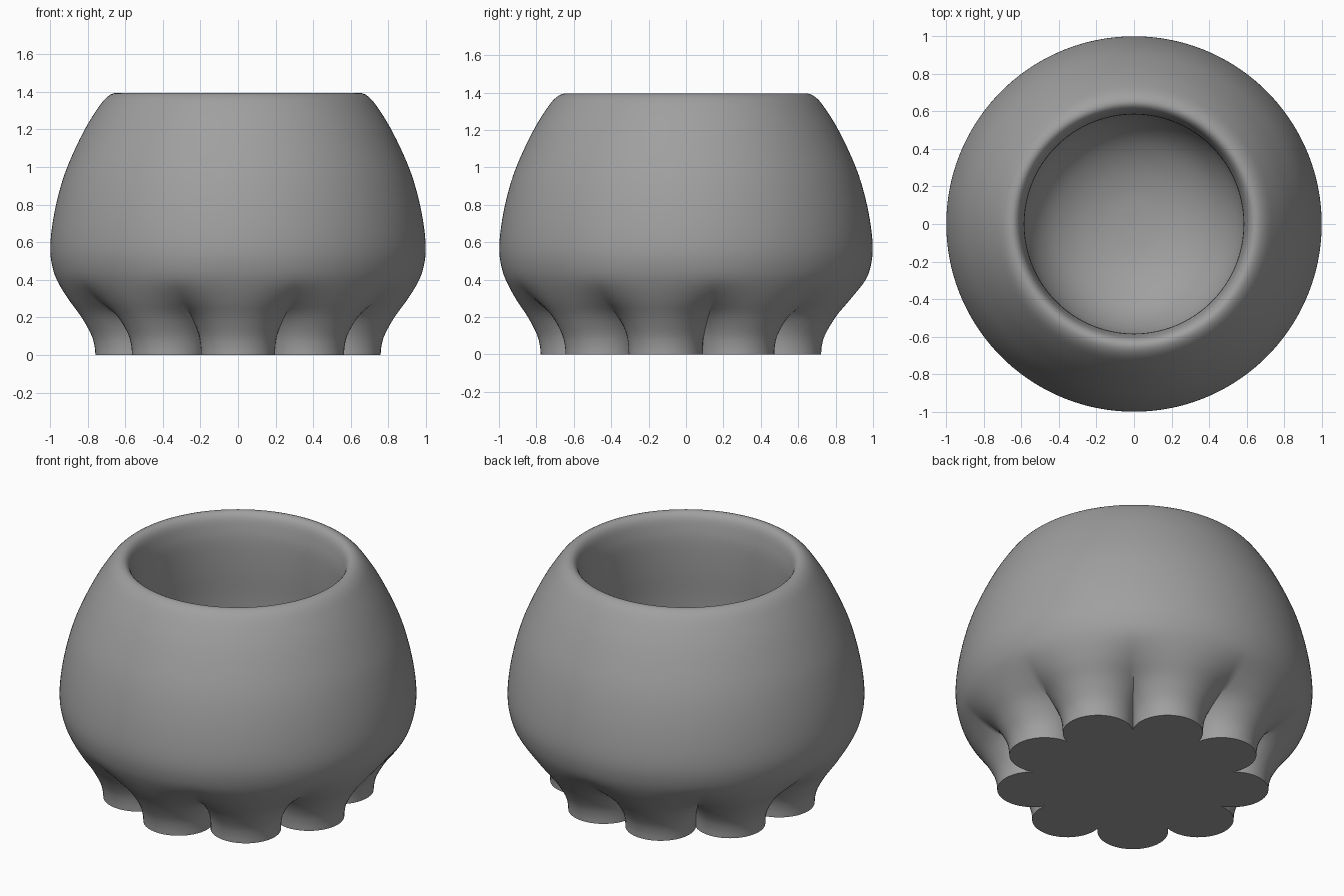
import bpy, bmesh, math

if "Cube" in bpy.data.objects:
    bpy.data.objects.remove(bpy.data.objects["Cube"])

LOBES, HALF = 9, math.radians(20)
C, A = 0.571, 0.198        # lobe centre distance and lobe radius
SEG = 24                   # steps across one lobe
SHIFT = -0.01              # foot sits slightly toward the front


def spline(pts, n):
    """Catmull-Rom through points."""
    out = []
    for i in range(len(pts) - 1):
        p = [pts[max(0, min(len(pts) - 1, i + k))] for k in (-1, 0, 1, 2)]
        for j in range(n):
            t = j / n
            out.append(tuple(0.5 * (2 * b + (c - a) * t + (2 * a - 5 * b + 4 * c - d) * t * t
                                    + (3 * b - a - 3 * c + d) * t ** 3)
                             for a, b, c, d in zip(*p)))
    return out + [pts[-1]]


# angle on the lobe circle where neighbouring lobes meet
valley_r = C * math.cos(HALF) + math.sqrt(A * A - (C * math.sin(HALF)) ** 2)
t_max = math.atan2(valley_r * math.sin(HALF), valley_r * math.cos(HALF) - C)

# matching points on the lobed outline (tip radius 1) and the unit circle
lobe_pts, round_pts = [], []
for k in range(LOBES):
    base = -math.pi / 2 + k * 2 * HALF
    for j in range(SEG):
        s = -1 + 2 * j / SEG
        x, y = (C + A * math.cos(s * t_max)) / (C + A), A * math.sin(s * t_max) / (C + A)
        lobe_pts.append((x * math.cos(base) - y * math.sin(base),
                         x * math.sin(base) + y * math.cos(base)))
        round_pts.append((math.cos(base + s * HALF), math.sin(base + s * HALF)))

# outside from foot to lip, then the hollow: (radius, z, roundness)
profile = spline([(0.767, 0, 0), (0.772, 0.05, 0.01), (0.79, 0.11, 0.12), (0.84, 0.2, 0.43),
                  (0.90, 0.285, 0.77), (0.95, 0.37, 0.96), (0.982, 0.45, 1),
                  (0.998, 0.55, 1), (0.989, 0.68, 1), (0.958, 0.84, 1), (0.908, 1.0, 1),
                  (0.82, 1.19, 1), (0.74, 1.32, 1), (0.69, 1.377, 1), (0.645, 1.394, 1),
                  (0.612, 1.37, 1), (0.594, 1.31, 1), (0.583, 1.22, 1), (0.586, 1.05, 1),
                  (0.60, 0.85, 1), (0.60, 0.66, 1), (0.565, 0.48, 1), (0.475, 0.33, 1),
                  (0.34, 0.23, 1), (0.18, 0.175, 1), (0.03, 0.16, 1)], 4)

bm = bmesh.new()
rings = []
for rad, z, w in profile:
    w = max(0, min(1, w))
    rings.append([bm.verts.new((rad * (l[0] * (1 - w) + r[0] * w),
                                rad * (l[1] * (1 - w) + r[1] * w) + SHIFT * (1 - w), z))
                  for l, r in zip(lobe_pts, round_pts)])
n = len(round_pts)
for a, b in zip(rings, rings[1:]):
    for i in range(n):
        j = (i + 1) % n
        bm.faces.new((a[i], a[j], b[j], b[i]))
bm.faces.new(rings[0][::-1])     # flat underside
bm.faces.new(rings[-1])          # floor of the hollow

mesh = bpy.data.meshes.new("lobed_pot")
bm.to_mesh(mesh)
bm.free()
pot = bpy.data.objects.new("lobed_pot", mesh)
bpy.context.collection.objects.link(pot)
mat = bpy.data.materials.new("dark_grey")
mat.diffuse_color = (0.35, 0.35, 0.35, 1)
mat.use_nodes = True
mat.node_tree.nodes["Principled BSDF"].inputs["Base Color"].default_value = mat.diffuse_color
mesh.materials.append(mat)
bpy.context.view_layer.objects.active = pot
pot.select_set(True)
bpy.ops.object.shade_smooth_by_angle(angle=math.radians(40))
